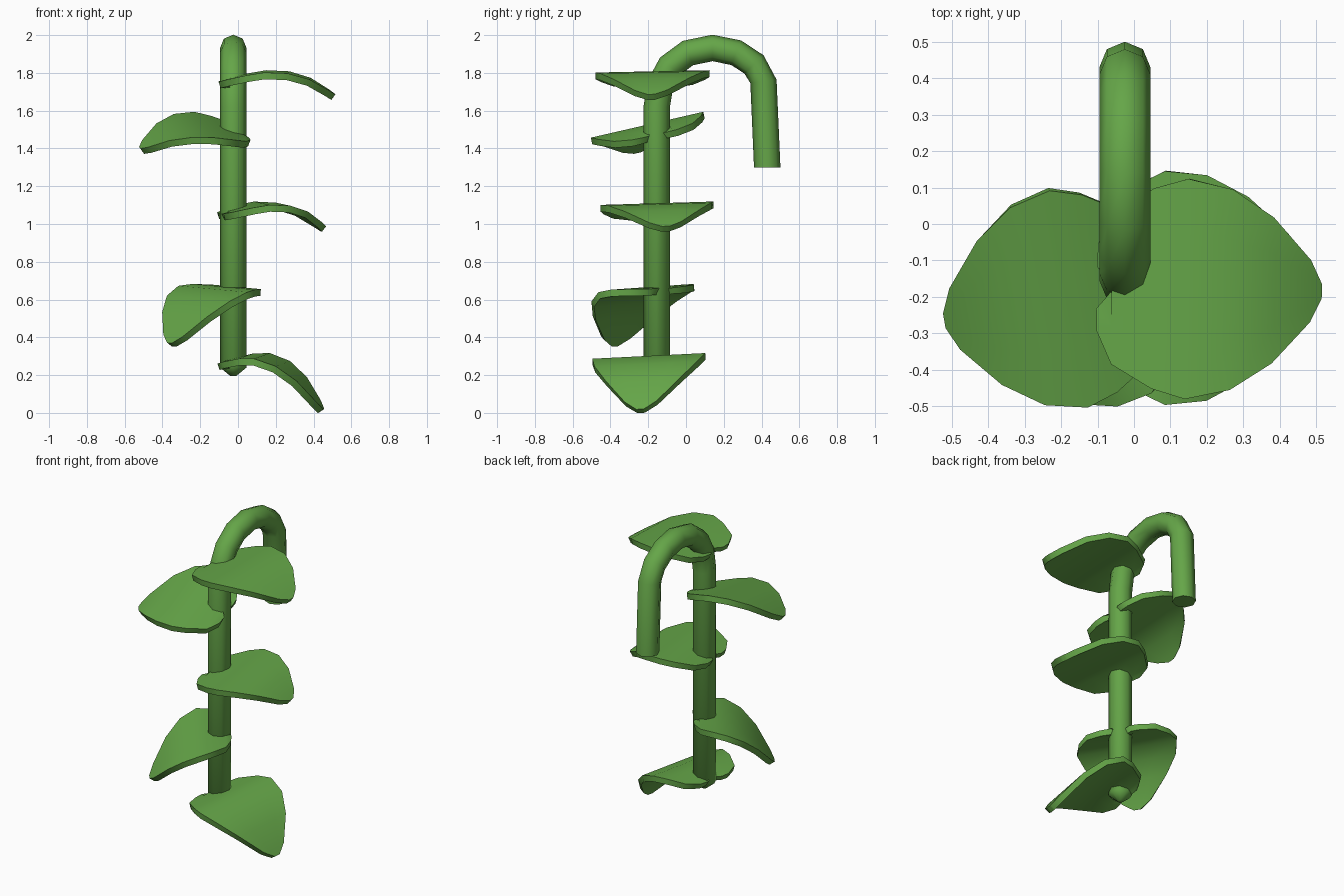
import bpy, bmesh, math
from mathutils import Vector

if "Cube" in bpy.data.objects:
    bpy.data.objects.remove(bpy.data.objects["Cube"])

green = bpy.data.materials.new("leaf green")
green.diffuse_color = (0.13, 0.38, 0.065, 1)
green.use_nodes = True
green.node_tree.nodes["Principled BSDF"].inputs["Base Color"].default_value = green.diffuse_color
SX, SY = -0.025, -0.155          # stem position


def make_object(name, bm, thickness=0, angle=40):
    bmesh.ops.recalc_face_normals(bm, faces=bm.faces)
    mesh = bpy.data.meshes.new(name)
    bm.to_mesh(mesh)
    bm.free()
    ob = bpy.data.objects.new(name, mesh)
    bpy.context.collection.objects.link(ob)
    mesh.materials.append(green)
    bpy.ops.object.select_all(action='DESELECT')
    ob.select_set(True)
    bpy.context.view_layer.objects.active = ob
    if thickness:
        mod = ob.modifiers.new("thickness", 'SOLIDIFY')
        mod.thickness, mod.offset = thickness, 0
        bpy.ops.object.modifier_apply(modifier=mod.name)
    bpy.ops.object.shade_smooth_by_angle(angle=math.radians(angle))
    return ob


# Stem: octagonal tube along a hooked path (y, z, radius)
path = [(SY, 0.195, 0.015), (SY, 0.24, 0.07), (SY, 1.62, 0.07), (-0.135, 1.74, 0.07),
        (-0.085, 1.835, 0.07), (0.01, 1.905, 0.07), (0.14, 1.932, 0.07),
        (0.265, 1.907, 0.07), (0.36, 1.845, 0.07), (0.41, 1.755, 0.07), (0.43, 1.3, 0.07)]
SIDES = 8
bm = bmesh.new()
rings = []
for i, (y, z, r) in enumerate(path):
    a, b = path[max(i - 1, 0)], path[min(i + 1, len(path) - 1)]
    t = Vector((0, b[0] - a[0], b[1] - a[1])).normalized()
    if i == len(path) - 1:
        t = Vector((0, 0, -1))    # level cut at the hook end
    side = t.cross(Vector((1, 0, 0)))
    ring = []
    for k in range(SIDES):
        ang = 2 * math.pi * k / SIDES
        p = Vector((SX + r * math.cos(ang), y, z)) + side * r * math.sin(ang)
        ring.append(bm.verts.new(p))
    rings.append(ring)
for a, b in zip(rings, rings[1:]):
    for k in range(SIDES):
        n = (k + 1) % SIDES
        bm.faces.new((a[k], a[n], b[n], b[k]))
bm.faces.new(rings[0])
bm.faces.new(rings[-1])
make_object("stem", bm, angle=60)

# Leaf stations: distance along, half width, height
ROWS = [(-0.07, 0.12, -0.012), (-0.03, 0.21, 0.0), (0.08, 0.275, 0.025), (0.17, 0.302, 0.04),
        (0.29, 0.275, 0.035), (0.40, 0.20, 0.003), (0.50, 0.085, -0.057), (0.53, 0.02, -0.078)]


def leaf(name, base_z, angle, length=1.0, droop=0.0, tilt=0.0, pitch=0.0, dy=-0.02):
    """Heart-shaped curved leaf; droop and pitch lower the tip, tilt lifts the back."""
    bm = bmesh.new()
    ca, sa = math.cos(math.radians(angle)), math.sin(math.radians(angle))
    grid = []
    for i, (u, w, h) in enumerate(ROWS):
        row = []
        for s in (-1, -0.5, 0, 0.5, 1):
            uu = u + (0.05 if i == 0 and s == 0 else 0)   # notch at the stem
            v = w * s
            x, y = ca * uu * length - sa * v, sa * uu * length + ca * v
            z = base_z + h + pitch * uu - droop * max(uu, 0) ** 2 + tilt * ca * v
            row.append(bm.verts.new((SX + x, SY + dy + y, z)))
        grid.append(row)
    for i, (a, b) in enumerate(zip(grid, grid[1:])):
        for k in range(4):
            bm.faces.new((a[k], b[k], b[k + 1], a[k + 1]))
    make_object(name, bm, 0.036)


# Leaves, from the bottom up
leaf("leaf_1", 0.262, -8, 0.885, 0.62, 0.05)
leaf("leaf_2", 0.643, 217, 0.77, 0.35, 0.07, -0.2, 0.015)
leaf("leaf_3", 1.052, 8, 0.91, 0, 0.03)
leaf("leaf_4", 1.468, 190, 0.93, 0, 0.23)
leaf("leaf_5", 1.75, -1, 1.0, 0, 0.02)
